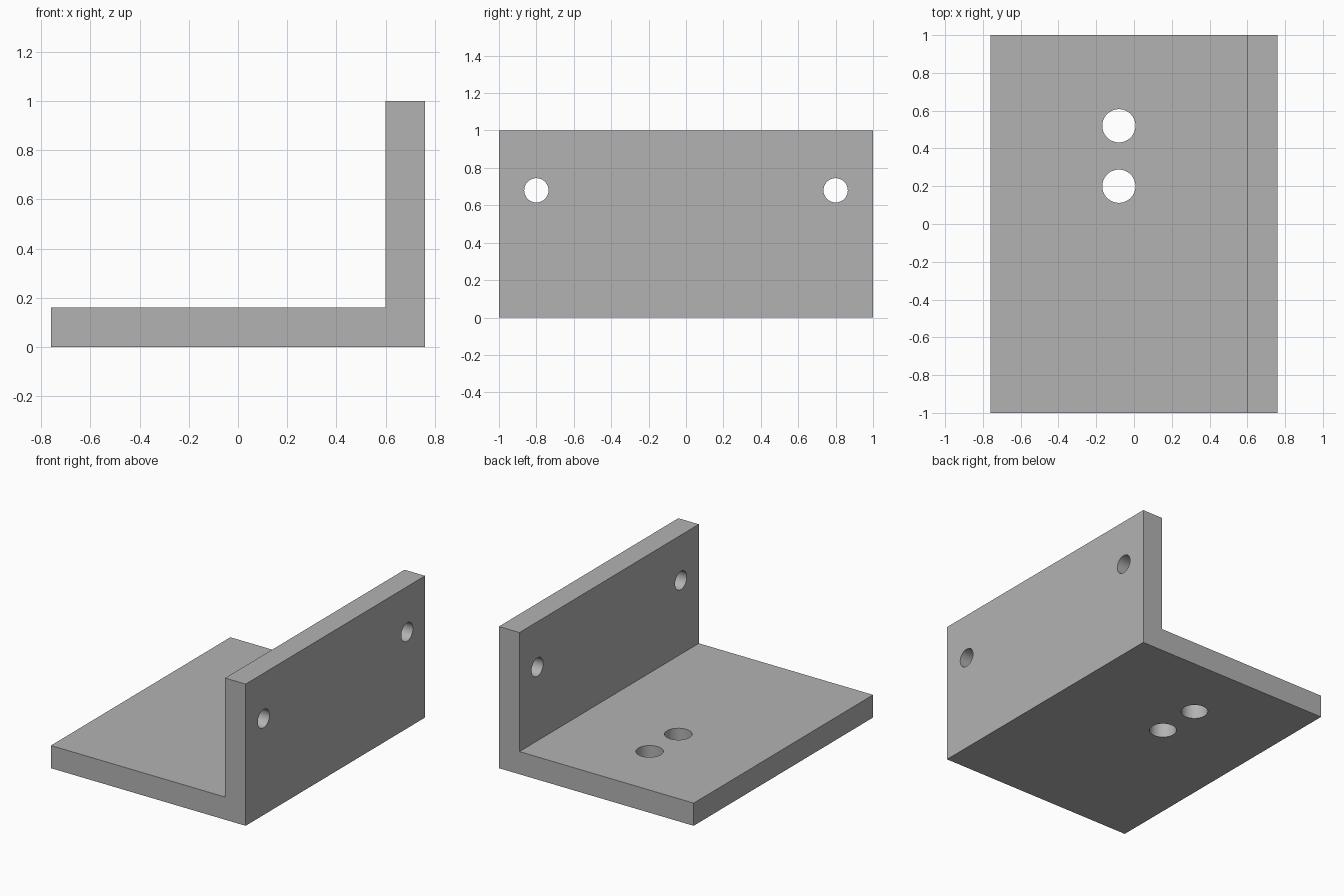
import bpy
import bmesh
import math
from mathutils import Matrix, Vector

cube = bpy.data.objects.get("Cube")
if cube:
    bpy.data.objects.remove(cube, do_unlink=True)

LENGTH = 2.0
HALF_WIDTH = 0.76
HEIGHT = 1.0
THICK = 0.16

# Material
grey = bpy.data.materials.new("plain grey")
grey.use_nodes = True
colour = (0.45, 0.45, 0.45, 1.0)
grey.diffuse_color = colour
grey.node_tree.nodes["Principled BSDF"].inputs["Base Color"].default_value = colour


def make_object(name, bm):
    bmesh.ops.recalc_face_normals(bm, faces=bm.faces)
    mesh = bpy.data.meshes.new(name)
    bm.to_mesh(mesh)
    bm.free()
    mesh.materials.append(grey)
    obj = bpy.data.objects.new(name, mesh)
    bpy.context.collection.objects.link(obj)
    return obj


def add_drill(bm, centre, radius, rotation):
    bmesh.ops.create_cone(
        bm, cap_ends=True, segments=48, radius1=radius, radius2=radius,
        depth=THICK * 2, matrix=Matrix.Translation(centre) @ rotation)


# L-shaped profile extruded along y
inner = HALF_WIDTH - THICK
profile = [(-HALF_WIDTH, 0), (HALF_WIDTH, 0), (HALF_WIDTH, HEIGHT),
           (inner, HEIGHT), (inner, THICK), (-HALF_WIDTH, THICK)]
bm = bmesh.new()
face = bm.faces.new([bm.verts.new((x, -LENGTH / 2, z)) for x, z in profile])
side = bmesh.ops.extrude_face_region(bm, geom=[face])["geom"]
bmesh.ops.translate(bm, vec=Vector((0, LENGTH, 0)),
                    verts=[v for v in side if isinstance(v, bmesh.types.BMVert)])
bracket = make_object("angle_bracket", bm)

# Hole cutters: two in the upright flange, two in the base
bm = bmesh.new()
for y in (-0.8, 0.8):
    add_drill(bm, (HALF_WIDTH - THICK / 2, y, 0.68), 0.065,
              Matrix.Rotation(math.pi / 2, 4, "Y"))
for y in (0.2, 0.52):
    add_drill(bm, (-0.08, y, THICK / 2), 0.088, Matrix.Identity(4))
cutter = make_object("hole_cutter", bm)

# Cut the holes and drop the helper
cut = bracket.modifiers.new("holes", "BOOLEAN")
cut.operation = "DIFFERENCE"
cut.solver = "EXACT"
cut.object = cutter
bpy.ops.object.select_all(action="DESELECT")
bracket.select_set(True)
bpy.context.view_layer.objects.active = bracket
bpy.ops.object.modifier_apply(modifier=cut.name)
bpy.data.objects.remove(cutter, do_unlink=True)

# Smooth hole walls, sharp plate edges
bpy.ops.object.shade_smooth_by_angle(angle=math.radians(30))
